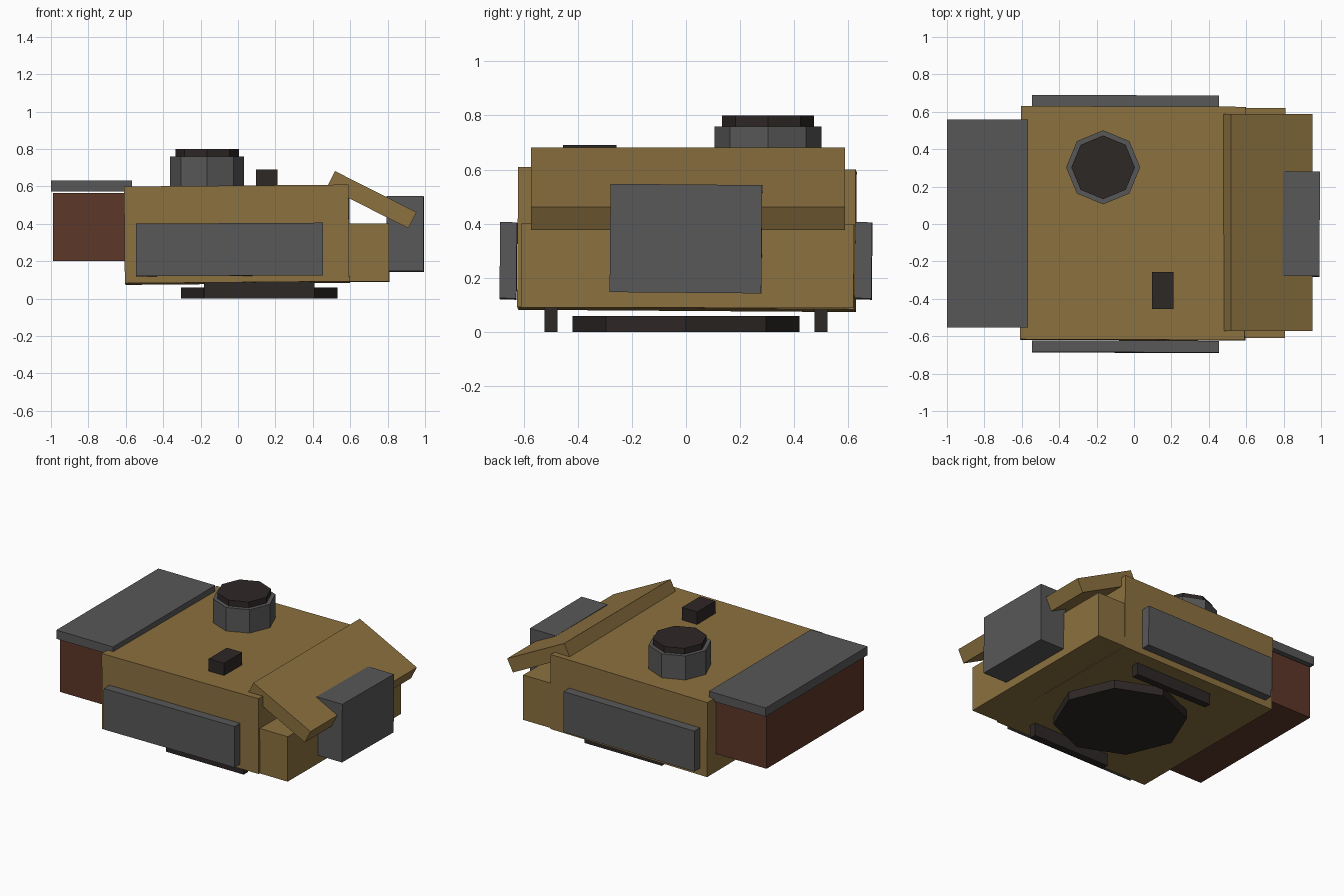
import bpy
from math import radians

if "Cube" in bpy.data.objects:
    bpy.data.objects.remove(bpy.data.objects["Cube"])


def material(name, rgb):
    m = bpy.data.materials.new(name)
    m.diffuse_color = (*rgb, 1)
    m.use_nodes = True
    m.node_tree.nodes["Principled BSDF"].inputs["Base Color"].default_value = m.diffuse_color
    return m


TAN = material("tan", (0.26, 0.165, 0.05))
GREY = material("grey", (0.095, 0.097, 0.095))
BROWN = material("brown", (0.11, 0.038, 0.021))
DARK = material("dark", (0.027, 0.021, 0.019))


def box(name, x, y, z, mat, tilt=(0, 0, 0)):
    """Box spanning the given ranges, then tilted (degrees) about its centre."""
    bpy.ops.mesh.primitive_cube_add(
        size=1, location=[sum(r) / 2 for r in (x, y, z)],
        rotation=[radians(a) for a in tilt])
    ob = bpy.context.object
    ob.name = name
    ob.scale = [r[1] - r[0] for r in (x, y, z)]
    bpy.ops.object.transform_apply(location=False, rotation=False, scale=True)
    ob.data.materials.append(mat)
    return ob


def octagon(name, x, y, radius, z, mat):
    bpy.ops.mesh.primitive_cylinder_add(
        vertices=8, radius=radius, depth=z[1] - z[0], location=(x, y, sum(z) / 2))
    ob = bpy.context.object
    ob.name = name
    ob.data.materials.append(mat)
    return ob


# Hull, very slightly askew, with a lower block at the +x end
box("hull", (-0.605, 0.595), (-0.62, 0.627), (0.083, 0.6), TAN, (-0.4, -0.5, -0.2))
box("nose_block", (0.57, 0.808), (-0.61, 0.62), (0.09, 0.4), TAN, (-0.1, 0, -0.1))

# Sloping slab over the nose
slab = box("sloping_slab", (0.471, 0.959), (-0.573, 0.587), (0.481, 0.577), TAN, (0, 26.8, 0))

# Grey box on the nose
box("nose_box", (0.795, 0.993), (-0.28, 0.28), (0.145, 0.545), GREY, (-0.5, 0, -0.3))

# Brown crate with overhanging lid
box("crate", (-0.99, -0.58), (-0.53, 0.535), (0.2, 0.565), BROWN)
box("crate_lid", (-1.0, -0.566), (-0.553, 0.56), (0.572, 0.632), GREY)

# Side panels
for side, name in ((-1, "front"), (1, "back")):
    y = sorted((side * 0.625, side * 0.687))
    box(name + "_side_panel", (-0.545, 0.455), y, (0.122, 0.403), GREY, (-0.6, -0.3, -0.1))

# Turret with hatch, and a small block on the roof
octagon("turret", -0.165, 0.303, 0.198, (0.56, 0.76), GREY)
octagon("turret_hatch", -0.165, 0.303, 0.17, (0.74, 0.8), DARK)
box("roof_block", (0.095, 0.212), (-0.455, -0.257), (0.58, 0.69), DARK)

# Underside: octagonal pad between two skids
octagon("base_pad", 0.113, 0, 0.419, (0, 0.06), DARK)
for side, name in ((-1, "front"), (1, "back")):
    y = sorted((side * 0.475, side * 0.523))
    box(name + "_skid", (-0.182, 0.41), y, (0, 0.1), DARK)
